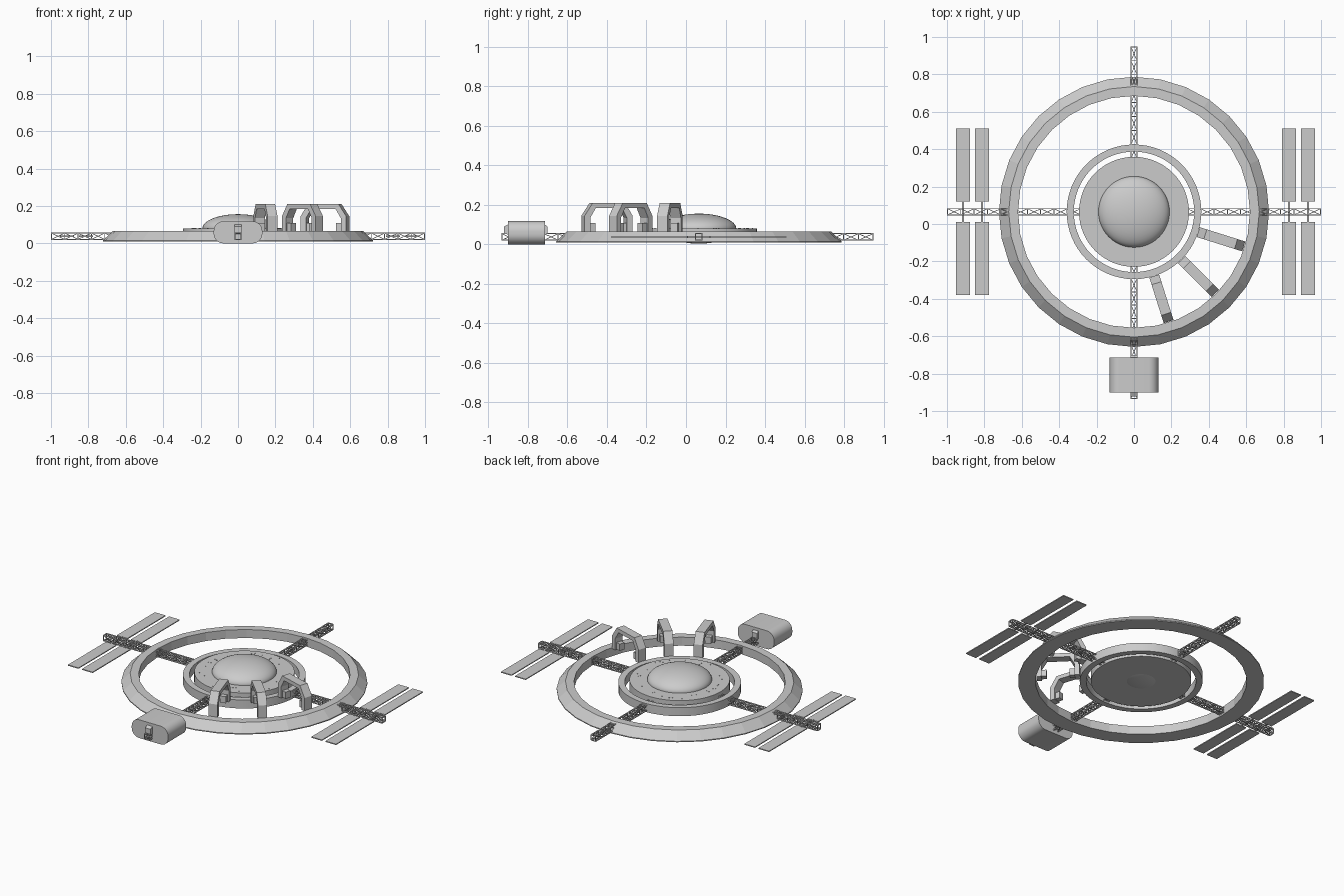
import bpy, bmesh, random
from math import cos, sin, pi, radians
from mathutils import Vector, Matrix

if "Cube" in bpy.data.objects:
    bpy.data.objects.remove(bpy.data.objects["Cube"])

random.seed(4)
HUB = Vector((0, 0.065, 0))   # centre of the rings
TZ = 0.038                    # height of the truss axis


def finish(bm, name, smooth=False):
    bmesh.ops.recalc_face_normals(bm, faces=bm.faces)
    me = bpy.data.meshes.new(name)
    bm.to_mesh(me)
    bm.free()
    ob = bpy.data.objects.new(name, me)
    bpy.context.collection.objects.link(ob)
    if smooth:
        bpy.ops.object.select_all(action='DESELECT')
        ob.select_set(True)
        bpy.context.view_layer.objects.active = ob
        bpy.ops.object.shade_smooth_by_angle(angle=radians(30))
    return ob


def add_box(bm, lo, hi, mat=Matrix()):
    lo, hi = Vector(lo), Vector(hi)
    m = mat @ Matrix.Translation((lo + hi) / 2) @ Matrix.Diagonal((*(hi - lo), 1))
    bmesh.ops.create_cube(bm, size=1, matrix=m)


def add_bar(bm, a, b, t):
    """Square bar from a to b."""
    a, b = Vector(a), Vector(b)
    d = b - a
    m = Matrix.Translation((a + b) / 2) @ d.to_track_quat('Z', 'Y').to_matrix().to_4x4()
    bmesh.ops.create_cube(bm, size=1, matrix=m @ Matrix.Diagonal((t, t, d.length, 1)))


def ring(name, profile, n, smooth=False):
    """Closed (r, z) profile swept round the hub."""
    bm = bmesh.new()
    loops = [[bm.verts.new(HUB + Vector((r * cos(2 * pi * i / n), r * sin(2 * pi * i / n), z)))
              for r, z in profile] for i in range(n)]
    k = len(profile)
    for i in range(n):
        a, b = loops[i], loops[(i + 1) % n]
        for j in range(k):
            bm.faces.new((a[j], b[j], b[(j + 1) % k], a[(j + 1) % k]))
    return finish(bm, name, smooth)


def extrude_profile(bm, pts, depth, mat):
    """Polygon in local XZ, extruded symmetrically along local Y."""
    front = [bm.verts.new(mat @ Vector((x, -depth / 2, z))) for x, z in pts]
    back = [bm.verts.new(mat @ Vector((x, depth / 2, z))) for x, z in pts]
    bm.faces.new(front)
    bm.faces.new(back[::-1])
    for i in range(len(pts)):
        j = (i + 1) % len(pts)
        bm.faces.new((front[i], front[j], back[j], back[i]))


def polar(deg):
    return Matrix.Translation(HUB) @ Matrix.Rotation(radians(deg), 4, 'Z')


# Rings
ring("outer_ring", [(0.62, 0.01), (0.722, 0.01), (0.722, 0.016), (0.67, 0.065), (0.62, 0.065)], 32)
ring("inner_ring", [(0.322, 0.01), (0.36, 0.01), (0.36, 0.065), (0.322, 0.065)], 64, True)

# Central deck
bm = bmesh.new()
bmesh.ops.create_cone(bm, cap_ends=True, segments=64, radius1=0.294, radius2=0.294, depth=0.068,
                      matrix=Matrix.Translation(HUB + Vector((0, 0, 0.046))))
finish(bm, "central_deck", True)

# Flattened dome, just breaking through the deck underside
bm = bmesh.new()
bmesh.ops.create_uvsphere(bm, u_segments=48, v_segments=24, radius=1,
                          matrix=Matrix.Translation(HUB + Vector((0, 0, 0.08)))
                          @ Matrix.Diagonal((0.19, 0.19, 0.076, 1)))
finish(bm, "dome", True)

# Small fittings scattered on the deck
bm = bmesh.new()
for i in range(36):
    m = polar(random.uniform(0, 360))
    r = random.uniform(0.22, 0.28)
    add_box(bm, (r, -0.003, 0.079), (r + 0.005, 0.003, 0.082), m)
finish(bm, "deck_fittings")


# Lattice trusses
def truss(name, deg, end):
    bm = bmesh.new()
    m, start, h, t = polar(deg), 0.285, 0.0165, 0.005
    n = round((end - start) / 0.0715)
    step = (end - start - t / 2) / n
    corners = [(-h, TZ - h), (h, TZ - h), (h, TZ + h), (-h, TZ + h)]
    for i in range(n + 1):
        x0 = start + i * step
        for j in range(4):
            a, b = corners[j], corners[(j + 1) % 4]
            p = lambda x, c: m @ Vector((x, *c))
            add_bar(bm, p(x0, a), p(x0, b), t)
            if i < n:
                add_bar(bm, p(x0, a), p(x0 + step, a), t)
                add_bar(bm, p(x0, a), p(x0 + step, b), t * 0.7)
                add_bar(bm, p(x0, b), p(x0 + step, a), t * 0.7)
    finish(bm, name)


truss("truss_right", 0, 1.0)
truss("truss_left", 180, 1.0)
truss("truss_back", 90, 0.885)
truss("truss_front", -90, 1.0)

# Solar panels with mounting rods
bm, rods = bmesh.new(), bmesh.new()
for x in (-0.914, -0.813, 0.829, 0.93):
    for s in (-1, 1):
        y0, y1 = sorted((HUB.y + s * 0.055, HUB.y + s * 0.445))
        add_box(bm, (x - 0.038, y0, TZ - 0.003), (x + 0.038, y1, TZ + 0.003))
    add_bar(rods, (x, HUB.y - 0.06, TZ), (x, HUB.y + 0.06, TZ), 0.009)
finish(bm, "solar_panels")
finish(rods, "panel_rods")

# Docking module: rounded slab section along y
pts = []
for cx, cz, a0 in ((0.078, 0.066, 0), (-0.078, 0.066, 90), (-0.078, 0.052, 180), (0.078, 0.052, 270)):
    for k in range(9):
        a = radians(a0 + k * 90 / 8)
        pts.append((cx + 0.052 * cos(a), cz + 0.052 * sin(a)))
bm = bmesh.new()
extrude_profile(bm, pts, 0.186, Matrix.Translation((0, -0.808, 0)))
finish(bm, "docking_module", True)

# Chamfered hatch block at both ends of the module
bm = bmesh.new()
side = [(-0.902, 0.05), (-0.922, 0.058), (-0.922, 0.09), (-0.902, 0.1),
        (-0.714, 0.1), (-0.7, 0.09), (-0.7, 0.058), (-0.714, 0.05)]
extrude_profile(bm, side, 0.038, Matrix.Rotation(pi / 2, 4, 'Z'))
finish(bm, "hatch_block")

# Chamfered arches between the rings, with foot blocks on the inside
arch = [(0.36, 0.06), (0.36, 0.145), (0.40, 0.21), (0.572, 0.21), (0.615, 0.145), (0.615, 0.06),
        (0.585, 0.06), (0.585, 0.135), (0.555, 0.185), (0.418, 0.185), (0.39, 0.135), (0.39, 0.06)]
for i, deg in enumerate((-17.5, -45, -72.5)):
    bm = bmesh.new()
    m = polar(deg)
    extrude_profile(bm, arch, 0.055, m)
    for r in (0.385, 0.555):
        add_box(bm, (r, -0.018, 0.065), (r + 0.035, 0.018, 0.108), m)
    finish(bm, f"arch_{i + 1}")
